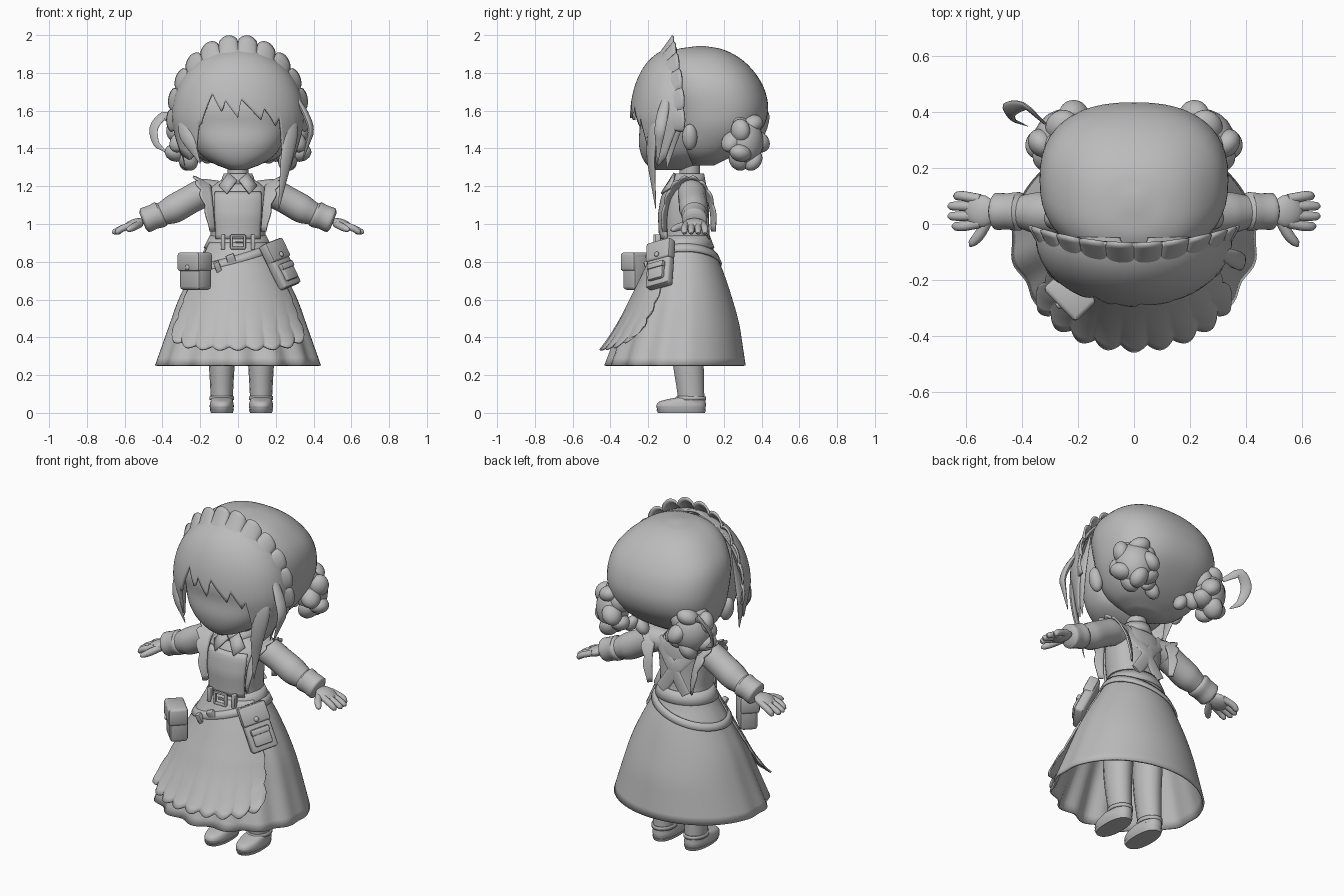
import bpy, bmesh
from math import sin, cos, pi, radians
from mathutils import Vector, Matrix, Euler

old = bpy.data.objects.get("Cube")
if old:
    bpy.data.objects.remove(old)

GREY = (0.5, 0.5, 0.5, 1)
mat = bpy.data.materials.new("plain grey")
mat.use_nodes = True
mat.diffuse_color = GREY
mat.node_tree.nodes["Principled BSDF"].inputs["Base Color"].default_value = GREY
parts = []


def finish(name, bm, thick=0):
    bmesh.ops.recalc_face_normals(bm, faces=bm.faces[:])
    me = bpy.data.meshes.new(name)
    bm.to_mesh(me)
    bm.free()
    me.materials.append(mat)
    ob = bpy.data.objects.new(name, me)
    bpy.context.collection.objects.link(ob)
    if thick:
        m = ob.modifiers.new("thickness", 'SOLIDIFY')
        m.thickness, m.offset = thick, 0
    parts.append(ob)


def grid(name, fn, nu, nv, wrap=False, caps=False, thick=0):
    bm = bmesh.new()
    cols = nu if wrap else nu + 1
    vs = [[bm.verts.new(fn(i / nu, j / nv)) for i in range(cols)] for j in range(nv + 1)]
    for j in range(nv):
        for i in range(nu):
            k = (i + 1) % cols
            bm.faces.new((vs[j][i], vs[j][k], vs[j + 1][k], vs[j + 1][i]))
    if caps:
        bm.faces.new(vs[0])
        bm.faces.new(vs[-1])
    finish(name, bm, thick)


def spline(rows, t):
    """Smooth curve through rows of numbers."""
    n = len(rows) - 1
    i = min(int(t * n), n - 1)
    f = t * n - i
    quad = zip(rows[max(i - 1, 0)], rows[i], rows[i + 1], rows[min(i + 2, n)])
    return [b + f * ((c - a) + f * (2 * a - 5 * b + 4 * c - d + f * (3 * b - a - 3 * c + d))) / 2
            if 0 < i < n - 1 else b + f * (c - b) for a, b, c, d in quad]


def at(rows, key):
    """Straight interpolation in rows sorted by their first number."""
    for lo, hi in zip(rows, rows[1:]):
        if key <= hi[0]:
            break
    f = (key - lo[0]) / (hi[0] - lo[0])
    return [a + (b - a) * f for a, b in zip(lo, hi)]


def ring(row, a, e=2, off=0):
    """Point on a rounded section (height, half width, front, back); angle 0 is front."""
    z, hx, y0, y1 = row
    s, c = [(1 if q > 0 else -1) * abs(q) ** (2 / e) for q in (sin(a), cos(a))]
    return Vector(((hx + off) * s, (y0 + y1) / 2 - ((y1 - y0) / 2 + off) * c, z))


def loft(name, rows, e=2, x=0, caps=True, thick=0, nv=24):
    grid(name, lambda u, v: ring(spline(rows, v), u * 2 * pi, e) + Vector((x, 0, 0)),
         48, nv, True, caps, thick)


def sweep(name, pts, flat=1, normal=(0, -1, 0), nv=18):
    """Tube through points (x, y, z, radius), flattened along the normal."""
    def fn(u, v):
        x, y, z, r = spline(pts, v)
        tan = Vector(spline(pts, min(v + .01, 1))[:3]) - Vector(spline(pts, max(v - .01, 0))[:3])
        side = tan.cross(Vector(normal)).normalized()
        up = side.cross(tan).normalized()
        return Vector((x, y, z)) + side * r * cos(u * 2 * pi) + up * r * flat * sin(u * 2 * pi)
    grid(name, fn, 14, nv, True, True)


def blobs(name, mats):
    bm = bmesh.new()
    for m in mats:
        bmesh.ops.create_uvsphere(bm, u_segments=18, v_segments=12, radius=1, matrix=m)
    finish(name, bm)


def blob(loc, size, rot=(0, 0, 0)):
    return Matrix.LocRotScale(Vector(loc), Euler(rot), Vector(size))


def box(name, frame, off, size, bevel=.008):
    bm = bmesh.new()
    bmesh.ops.create_cube(bm, size=1, matrix=frame @ blob(off, size))
    bmesh.ops.bevel(bm, geom=bm.edges[:], offset=bevel, segments=2, profile=.5, affect='EDGES')
    finish(name, bm)


# Head and back hair
loft("face", [(1.285, .04, -.17, 0), (1.31, .11, -.205, .05), (1.36, .19, -.235, .1),
              (1.43, .235, -.25, .1), (1.52, .26, -.245, .1), (1.62, .27, -.25, .1),
              (1.75, .24, -.2, .1), (1.8, .18, -.15, .1)], 2.2)
loft("back_hair", [(1.31, .1, .03, .15), (1.34, .19, 0, .21), (1.4, .26, -.05, .3),
                   (1.5, .315, -.08, .4), (1.6, .335, -.1, .435), (1.7, .335, -.12, .42),
                   (1.78, .31, -.12, .38), (1.85, .255, -.12, .32), (1.9, .19, -.09, .25),
                   (1.93, .11, -.03, .175), (1.942, .02, .06, .1)], 2.4, nv=40)

# Fringe: a shell over the forehead with an uneven jagged lower edge (angle, height)
HEM = [(-1.61, 1.52), (-1.3, 1.37), (-1, 1.34), (-.8, 1.37), (-.65, 1.52), (-.6, 1.53),
       (-.43, 1.69), (-.25, 1.59), (-.2, 1.65), (0, 1.56), (.05, 1.66), (.36, 1.55), (.42, 1.61),
       (.62, 1.52), (.68, 1.56), (.85, 1.38), (1.1, 1.31), (1.3, 1.35), (1.61, 1.52)]


def fringe(u, v):
    a = (2 * u - 1) * 1.6
    z = 1.923 - (1.923 - at(HEM, a)[1]) * v ** 1.6
    f = (1 - ((z - 1.55) / .376) ** 2.1) ** .476 if z > 1.55 else 1 - .6 * (1.55 - z)
    return Vector((.345 * sin(a) * f, -.05 - .24 * cos(a) * f, z))


grid("fringe", fringe, 160, 20, thick=.014)

# Loose locks of hair
sweep("left_long_lock", [(.22, -.13, 1.75, .004), (.28, -.17, 1.53, .04), (.255, -.185, 1.33, .035),
                         (.215, -.16, 1.08, .003)], .4, (.5, -.8, 0))
sweep("left_outer_lock", [(.25, -.08, 1.78, .004), (.35, -.12, 1.6, .03), (.385, -.14, 1.48, .028),
                          (.34, -.15, 1.33, .003)], .5, (1, -.3, 0))
sweep("right_lock", [(-.21, -.13, 1.78, .004), (-.28, -.17, 1.53, .04), (-.25, -.205, 1.42, .032),
                     (-.2, -.21, 1.32, .003)], .4, (-.5, -.8, 0))
for s, side in ((1, "left"), (-1, "right")):
    sweep(side + "_ear_lock", [(s * .27, -.04, 1.78, .004), (s * .32, -.07, 1.5, .045),
                               (s * .28, -.1, 1.3, .003)], .3, (s, 0, 0))
sweep("bun_curl", [(-.32, .36, 1.53, .012), (-.385, .42, 1.575, .025), (-.445, .41, 1.51, .03),
                   (-.43, .37, 1.42, .018), (-.38, .35, 1.38, .003)], .35, (-.6, -.7, .2))

# Ears and braided buns
for s, side in ((1, "left"), (-1, "right")):
    blobs(side + "_ear", [blob((s * .285, .02, 1.46), (.035, .04, .07), (0, s * .2, 0))])
    frame = Matrix.Translation((s * .262, .315, 1.435)) @ Euler((0, 0, s * .85)).to_matrix().to_4x4()
    beads = [frame @ blob((0, 0, 0), (.09, .105, .12))]
    for k in range(10):
        a = k * pi / 5
        beads.append(frame @ blob((s * .025 * (-1) ** k, .085 * cos(a), .1 * sin(a)),
                                  (.055, .046, .062), (a + .7 * (-1) ** k, 0, 0)))
    for k in range(3):
        beads.append(blob((s * (.1 + .05 * k), .27 + .03 * k, 1.35 + .015 * k),
                          (.035, .04, .05), (0, s * .6 * (-1) ** k, 0)))
    blobs(side + "_bun", beads)


# Frilled headband
def headband(u, v):
    a = radians(-10 + 200 * u)
    frill = v * (.65 + .35 * abs(sin(u * 12 * pi)) ** .6)
    x = (.32 + .055 * frill) * cos(a)
    return Vector((x, -.15 + .45 * x * x + .08 * v, 1.56 + (.325 + .115 * frill) * sin(a)))


grid("headband_frill", headband, 144, 6, thick=.012)

# Body
TORSO = [(.88, .15, -.13, .13), (.95, .145, -.13, .115), (1.05, .155, -.135, .11),
         (1.14, .16, -.12, .11), (1.2, .14, -.085, .1), (1.245, .07, -.045, .08)]
loft("torso", TORSO, 2.3)
loft("neck", [(1.2, .06, -.04, .08), (1.27, .055, -.035, .075), (1.38, .055, -.035, .075)])
loft("collar_band", [(1.21, .09, -.07, .1), (1.265, .07, -.055, .09)], caps=False, thick=.012, nv=2)
grid("apron_bib", lambda u, v: ring(at(TORSO, .92 + .25 * v), (2 * u - 1) * .8, 2.3, .008),
     16, 10, thick=.012)

# Skirt
SKIRT = [(.25, .435, -.41, .31), (.45, .365, -.34, .28), (.6, .31, -.28, .24),
         (.75, .235, -.21, .19), (.85, .18, -.16, .145), (.93, .14, -.125, .115)]


def skirt(u, v):
    a = u * 2 * pi
    pleat = .012 * (1 - v) ** 2 * max(0, cos(a) + .4) * cos(14 * a)
    return ring(spline(SKIRT, v), a, 2, pleat)


grid("skirt", skirt, 112, 24, True, thick=.012)


# Apron with scalloped, flared hem
def apron(u, v):
    w = 2 * u - 1
    scallop = abs(sin(u * 9 * pi))
    low = .35 + .07 * w ** 4 - .018 * scallop
    z = .9 - (.9 - low) * v
    flare = .01 + .045 * v ** 4 + .02 * v ** 5 * scallop
    return ring(at(SKIRT, z), w * (1.12 - .2 * v ** 2 + .05 * abs(sin(v * 6 * pi)) * v), 2, flare)


grid("apron", apron, 108, 24, thick=.01)


# Belts
def belt(name, height, half, tilt, off):
    def fn(u, v):
        a = u * 2 * pi
        return ring(at(SKIRT, height + tilt * sin(a) + half * (2 * v - 1)), a, 2, off)
    grid(name, fn, 64, 2, True, thick=.01)


belt("waist_belt", .905, .033, 0, .009)
belt("hip_belt", .815, .02, .06, .014)
I = Matrix.Identity(4)
for k in (-1, 1):
    box("buckle_bar", I, (0, -.165, .905 + k * .032), (.08, .016, .014), .004)
    box("buckle_side", I, (k * .035, -.165, .905), (.014, .016, .07), .004)
    box("belt_loop", I, (k * .08, -.149, .905), (.022, .03, .08), .004)
box("buckle_pin", I, (.01, -.165, .905), (.045, .014, .01), .003)
frame = Matrix.Translation((-.035, -.194, .808)) @ Euler((.3, -.35, 0)).to_matrix().to_4x4()
box("hip_buckle", frame, (0, 0, 0), (.045, .025, .06), .005)
box("pouch_strap", frame, (-.08, -.01, -.01), (.03, .03, .07), .005)

# Pouches
frame = Matrix.Translation((-.225, -.25, .75)) @ Euler((0, 0, -.8)).to_matrix().to_4x4()
box("right_pouch", frame, (0, 0, -.005), (.155, .1, .19), .02)
box("right_pouch_flap", frame, (0, -.006, .05), (.166, .108, .1), .015)
blobs("right_pouch_button", [frame @ blob((0, -.06, .02), (.014, .01, .014))])
frame = Matrix.Translation((.222, -.135, .785)) @ Euler((-.4, -.22, .95)).to_matrix().to_4x4()
box("left_pouch", frame, (0, 0, 0), (.15, .055, .26), .014)
box("left_pouch_flap", frame, (0, -.008, .075), (.158, .058, .11), .012)
box("left_pouch_pocket", frame, (0, -.03, -.055), (.1, .03, .09), .01)
box("left_pouch_pocket_flap", frame, (0, -.036, -.02), (.106, .03, .035), .008)
blobs("left_pouch_button", [frame @ blob((0, -.04, .045), (.014, .01, .014))])

# Paired parts: collar points, straps, frills, arms, legs
for s, side in ((1, "left"), (-1, "right")):
    inner, tip, outer, top = [Vector((s * x, y, z)) for x, y, z in (
        (.005, -.085, 1.23), (.06, -.13, 1.16), (.1, -.075, 1.2), (.05, -.06, 1.27))]
    grid(side + "_collar_point", lambda u, v: (inner.lerp(tip, u)).lerp(top.lerp(outer, u), v),
         2, 2, thick=.012)
    sweep(side + "_back_strap", [(s * .13, .075, 1.2, .035), (s * .02, .114, 1.08, .035),
                                 (-s * .08, .118, .93, .035)], .2, (0, 1, 0))

    def frill(u, v):
        h = max(0, sin(pi * u))
        wave = v * (.75 + .25 * abs(sin(u * 8 * pi)))
        return Vector((s * (.125 + .02 * h + (.03 + .065 * h) * wave),
                       .015 - (.12 + .025 * wave) * cos(pi * u), .96 + .25 * h ** .7 + .045 * h * wave))
    grid(side + "_shoulder_frill", frill, 64, 5, thick=.01)

    sweep(side + "_sleeve", [(s * .1, .03, 1.17, .06), (s * .18, .03, 1.165, .075),
                             (s * .26, .035, 1.125, .075), (s * .35, .04, 1.075, .075),
                             (s * .42, .045, 1.045, .055)])
    sweep(side + "_cuff", [(s * .395, .045, 1.06, .055), (s * .41, .045, 1.052, .07),
                           (s * .45, .045, 1.037, .066), (s * .495, .045, 1.018, .066),
                           (s * .505, .045, 1.014, .045)])
    blobs(side + "_palm", [blob((s * .55, .045, .998), (.06, .06, .028), (0, s * .35, 0))])
    for k in range(4):
        y, reach = .1 - .036 * k, (.645, .665, .665, .65)[k]
        sweep(side + "_finger", [(s * .55, .045 + (y - .045) * .8, 1.0, .018), (s * .61, y, .978, .018),
                                 (s * (reach - .008), y, .956, .014), (s * reach, y, .952, .005)], nv=10)
    sweep(side + "_thumb", [(s * .52, .02, 1.0, .02), (s * .55, -.035, .985, .02),
                            (s * .58, -.07, .97, .014), (s * .587, -.08, .966, .004)], 1, (0, 0, 1), 10)

    x = .018 + s * .104
    sweep(side + "_leg", [(x, .01, .7, .075), (x, .01, .4, .074), (x, .012, .27, .069),
                          (x, .022, .15, .062), (x, .03, .05, .057)], 1.22)
    loft(side + "_shoe", [(.012, .06, -.15, .1), (.035, .064, -.158, .105), (.06, .06, -.14, .104),
                          (.078, .054, -.07, .102), (.085, .045, -.03, .095)], 2.3, x)
    loft(side + "_sole", [(0, .058, -.148, .1), (.018, .064, -.158, .106)], 2.3, x, nv=2)
    loft(side + "_ankle_strap", [(.068, .06, -.05, .103), (.088, .06, -.046, .103)], 2, x, False, .008, 2)

# Smooth shading with crisp edges
bpy.ops.object.select_all(action='DESELECT')
for ob in parts:
    ob.select_set(True)
bpy.context.view_layer.objects.active = parts[0]
bpy.ops.object.shade_smooth_by_angle(angle=radians(45))
